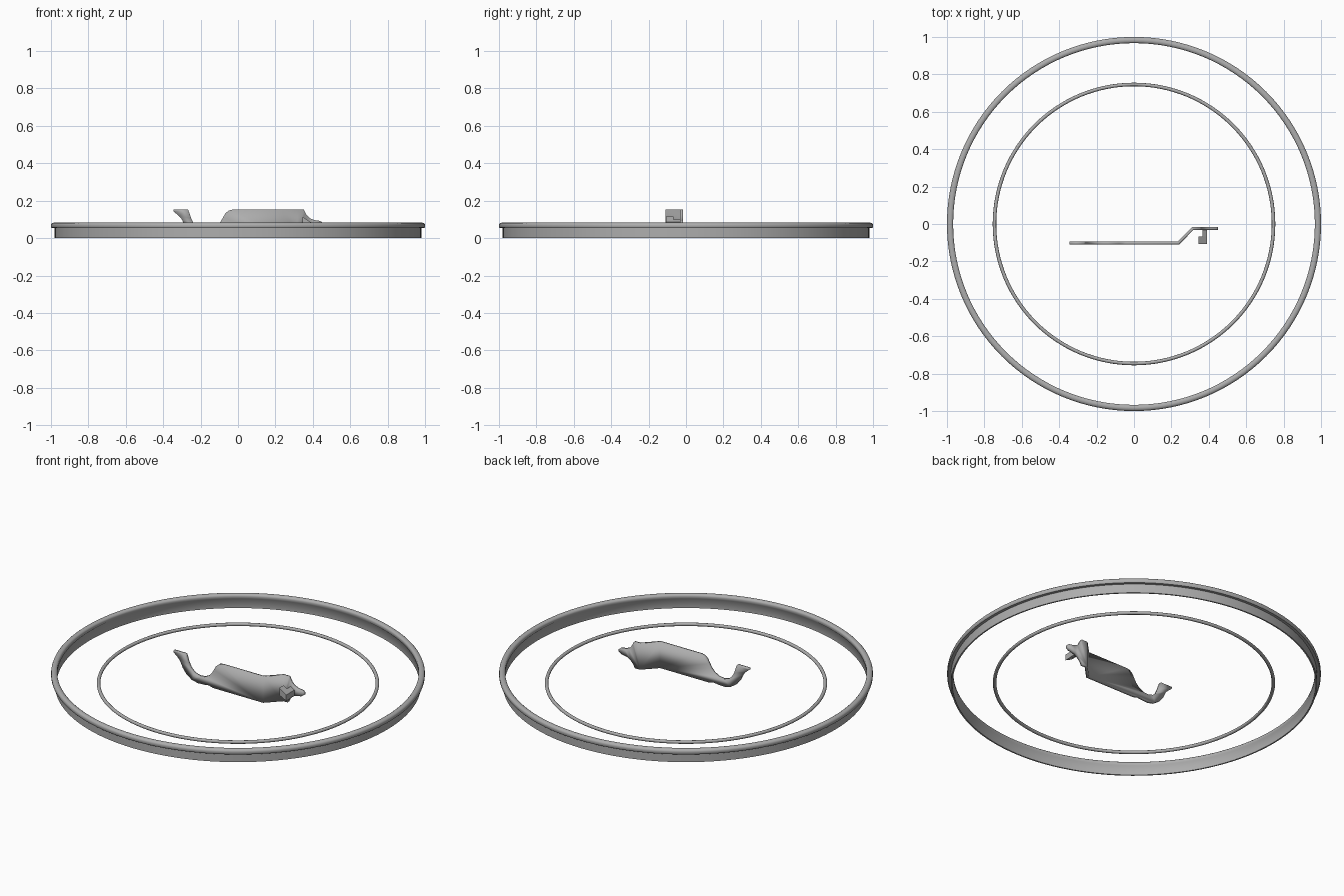
import bpy, bmesh, math

if "Cube" in bpy.data.objects:
    bpy.data.objects.remove(bpy.data.objects["Cube"])

grey = bpy.data.materials.new("satin grey")
grey.diffuse_color = (0.42, 0.42, 0.42, 1)
grey.use_nodes = True
grey.node_tree.nodes["Principled BSDF"].inputs["Base Color"].default_value = grey.diffuse_color


def finish(name, bm, angle=50):
    """Turn a bmesh into a grey object with sharp edges kept."""
    bmesh.ops.recalc_face_normals(bm, faces=bm.faces[:])
    me = bpy.data.meshes.new(name)
    bm.to_mesh(me)
    bm.free()
    me.materials.append(grey)
    ob = bpy.data.objects.new(name, me)
    bpy.context.collection.objects.link(ob)
    bpy.ops.object.select_all(action='DESELECT')
    ob.select_set(True)
    bpy.context.view_layer.objects.active = ob
    bpy.ops.object.shade_smooth_by_angle(angle=math.radians(angle))
    return ob


def lathe(name, profile, segments=128):
    """Revolve a closed (radius, z) profile around the z axis."""
    bm = bmesh.new()
    rings = []
    for i in range(segments):
        a = 2 * math.pi * i / segments
        rings.append([bm.verts.new((r * math.cos(a), r * math.sin(a), z))
                      for r, z in profile])
    n = len(profile)
    for i in range(segments):
        p, q = rings[i], rings[(i + 1) % segments]
        for j in range(n):
            k = (j + 1) % n
            bm.faces.new((p[j], q[j], q[k], p[k]))
    return finish(name, bm)


def prism(name, outline, y0, y1):
    """Extrude an (x, z) outline along y."""
    bm = bmesh.new()
    face = bm.faces.new([bm.verts.new((x, y0, z)) for x, z in outline])
    ext = bmesh.ops.extrude_face_region(bm, geom=[face])
    for v in ext["geom"]:
        if isinstance(v, bmesh.types.BMVert):
            v.co.y = y1
    return finish(name, bm, 30)


# Outer hoop: thin wall with a rounded overhanging lip
lathe("outer_hoop", [
    (0.972, 0), (0.98, 0), (0.98, 0.053), (0.996, 0.053), (1.0, 0.058),
    (1.0, 0.07), (0.998, 0.076), (0.992, 0.081), (0.983, 0.083),
    (0.974, 0.081), (0.968, 0.076), (0.967, 0.07), (0.967, 0.058),
    (0.972, 0.053)])

# Inner ring: slim round seal resting on the base plane
tube = [(0.746 + 0.0095 * math.cos(t * math.pi / 6),
         0.0095 + 0.0095 * math.sin(t * math.pi / 6)) for t in range(12)]
lathe("inner_ring", tube)

# Latch plate: hook, curved neck, broad body and end tab in one outline
outline = [
    (-0.345, 0.152), (-0.345, 0.143), (-0.315, 0.118), (-0.300, 0.100),
    (-0.285, 0.068), (-0.260, 0.035), (-0.225, 0.011), (-0.185, 0.002),
    (-0.145, 0.004), (-0.115, 0.008), (-0.085, 0.0), (0.345, 0.0),
    (0.355, 0.020), (0.372, 0.038), (0.395, 0.052), (0.435, 0.060),
    (0.450, 0.070), (0.450, 0.084), (0.440, 0.092), (0.410, 0.096),
    (0.385, 0.106), (0.368, 0.122), (0.358, 0.140), (0.352, 0.152),
    (-0.030, 0.152), (-0.050, 0.147), (-0.068, 0.132), (-0.080, 0.110),
    (-0.095, 0.085), (-0.115, 0.064), (-0.145, 0.048), (-0.180, 0.045),
    (-0.210, 0.054), (-0.235, 0.076), (-0.250, 0.105), (-0.260, 0.135),
    (-0.267, 0.152)]
BEND_A, BEND_B = 0.238, 0.315
Y_FRONT, Y_BACK = -0.102, -0.023
bm = bmesh.new()
bm.faces.new([bm.verts.new((x, 0, z)) for x, z in outline])
for bend in (BEND_A, BEND_B):
    bmesh.ops.bisect_plane(bm, geom=bm.verts[:] + bm.edges[:] + bm.faces[:],
                           plane_co=(bend, 0, 0), plane_no=(1, 0, 0))
for v in bm.verts:
    t = min(1, max(0, (v.co.x - BEND_A) / (BEND_B - BEND_A)))
    v.co.y = Y_FRONT + t * (Y_BACK - Y_FRONT)
latch = finish("latch_plate", bm, 30)
mod = latch.modifiers.new("thickness", 'SOLIDIFY')
mod.thickness = 0.016
mod.offset = 0
mod.use_even_offset = True

# Catch: short arm and wider foot projecting forward from the end tab
prism("catch_arm", [(0.365, 0.100), (0.390, 0.085), (0.390, 0.052),
                    (0.365, 0.060)], -0.075, -0.023)
prism("catch_foot", [(0.345, 0.115), (0.390, 0.085), (0.390, 0.050),
                     (0.345, 0.072)], -0.107, -0.068)
